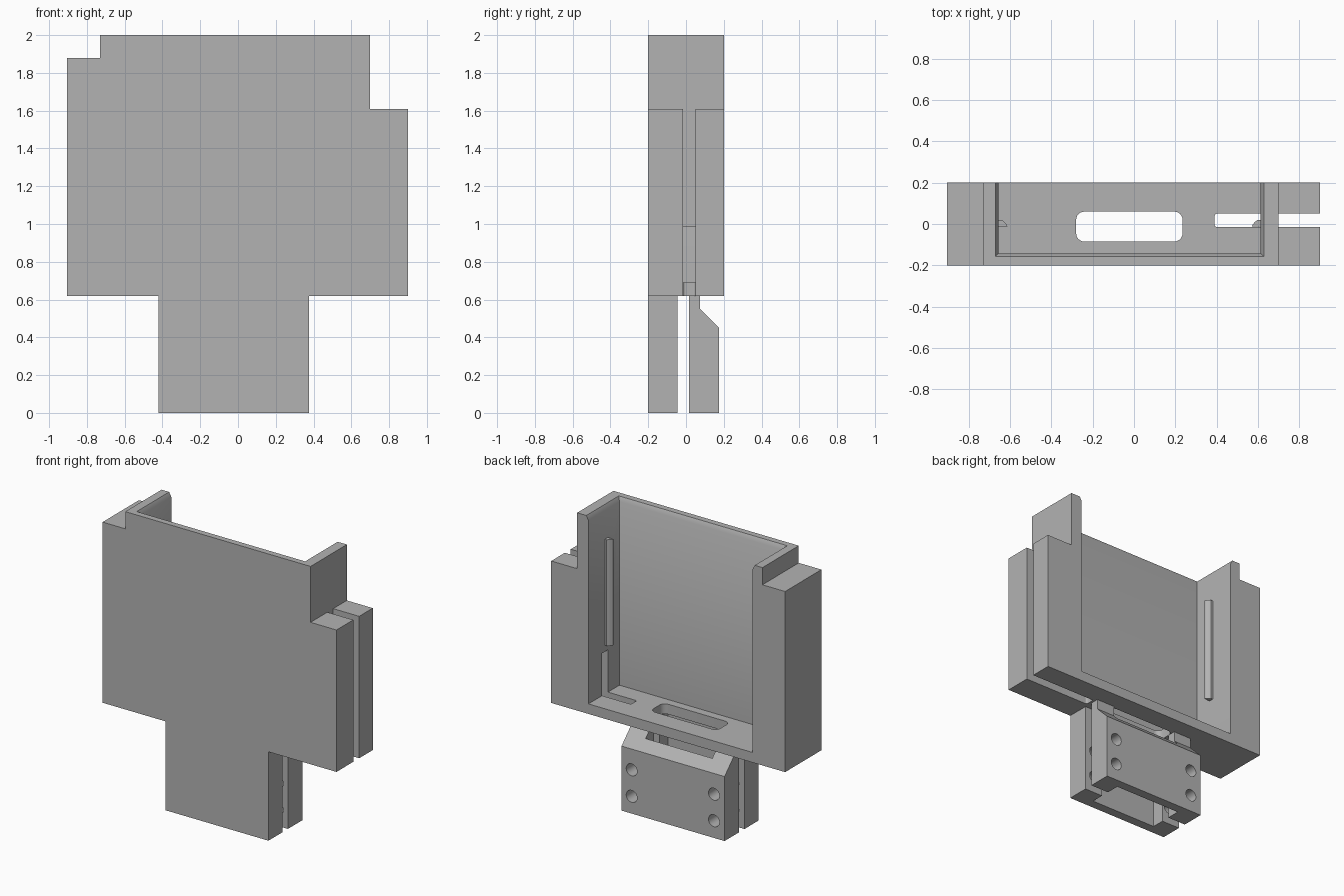
import bpy, bmesh, math
from mathutils import Matrix, Vector

cube = bpy.data.objects.get("Cube")
if cube:
    bpy.data.objects.remove(cube)

grey = bpy.data.materials.new("plain_grey")
grey.use_nodes = True
grey.diffuse_color = (0.45, 0.45, 0.45, 1)
grey.node_tree.nodes["Principled BSDF"].inputs["Base Color"].default_value = grey.diffuse_color


def finish(name, bm):
    bmesh.ops.recalc_face_normals(bm, faces=bm.faces)
    mesh = bpy.data.meshes.new(name)
    bm.to_mesh(mesh)
    bm.free()
    mesh.materials.append(grey)
    obj = bpy.data.objects.new(name, mesh)
    bpy.context.collection.objects.link(obj)
    return obj


def loft(name, rings):
    """Closed solid through rings of equal point count."""
    bm = bmesh.new()
    loops = [[bm.verts.new(p) for p in ring] for ring in rings]
    n = len(loops[0])
    bm.faces.new(loops[0])
    bm.faces.new(loops[-1])
    for a, b in zip(loops, loops[1:]):
        for i in range(n):
            j = (i + 1) % n
            bm.faces.new((a[i], a[j], b[j], b[i]))
    return finish(name, bm)


def rect(x, y, z):
    return [(x[0], y[0], z), (x[1], y[0], z), (x[1], y[1], z), (x[0], y[1], z)]


def box(name, x, y, z):
    return loft(name, [rect(x, y, h) for h in z])


def rounded_slot(name, x, y, z, r):
    pts = []
    for k, (cx, cy) in enumerate([(x[1] - r, y[1] - r), (x[0] + r, y[1] - r),
                                  (x[0] + r, y[0] + r), (x[1] - r, y[0] + r)]):
        for s in range(7):
            a = math.pi / 2 * (k + s / 6)
            pts.append((cx + r * math.cos(a), cy + r * math.sin(a)))
    return loft(name, [[(px, py, h) for px, py in pts] for h in z])


def cylinder_y(name, x, z, r, y):
    bm = bmesh.new()
    turn = Matrix.Translation(Vector((x, sum(y) / 2, z))) @ Matrix.Rotation(math.pi / 2, 4, "X")
    bmesh.ops.create_cone(bm, cap_ends=True, segments=32, radius1=r, radius2=r,
                          depth=y[1] - y[0], matrix=turn)
    return finish(name, bm)


def cut(target, cutters):
    for c in cutters:
        c.hide_render = True
        m = target.modifiers.new("cut", "BOOLEAN")
        m.operation, m.solver, m.object = "DIFFERENCE", "EXACT", c
        bpy.context.view_layer.objects.active = target
        bpy.ops.object.modifier_apply(modifier=m.name)
        bpy.data.objects.remove(c)


# Housing: stepped front outline, pulled through the depth
outline = [(-0.905, 0.62), (0.9, 0.62), (0.9, 1.61), (0.7, 1.61),
           (0.7, 2), (-0.73, 2), (-0.73, 1.88), (-0.905, 1.88)]
housing = loft("housing", [[(x, y, z) for x, z in outline] for y in (-0.2, 0.2)])


def bay_ring(z, grow):
    return rect((-0.655 - grow, 0.613 + grow), (-0.142 - grow, 0.3), z)


SLOT_Y = (-0.015, 0.05)
cut(housing, [
    # open-backed bay with a lead-in bevel at the top
    loft("bay_cutter", [bay_ring(0.69, 0), bay_ring(1.97, 0), bay_ring(2.03, 0.032)]),
    # floor opening above the clamp
    rounded_slot("floor_cutter", (-0.28, 0.235), (-0.085, 0.06), (0.5, 0.8), 0.04),
    # side groove, open into the bay at the bottom
    box("groove_cutter", (0.7, 1.0), SLOT_Y, (0.5, 1.8)),
    rounded_slot("cable_cutter", (0.39, 0.8), SLOT_Y, (0.5, 0.985), 0.012),
])

# Catch ribs on both inner walls
rib = [(-0.01, -0.013), (0.043, -0.013), (0.04, -0.004), (0.028, 0.01),
       (0.015, 0.02), (-0.01, 0.02)]
for name, wall, way in (("left_rib", 0.613, -1), ("right_rib", -0.655, 1)):
    loft(name, [[(wall + way * d, y, z) for d, y in rib] for z in (1.03, 1.77)])

# Clamp: front and rear jaws with a shared pocket and bolt holes
X = (-0.42, 0.375)
front_jaw = box("front_jaw", X, (-0.2, -0.045), (0, 0.62))
profile = [(0.015, 0), (0.175, 0), (0.175, 0.45), (0.075, 0.55), (0.075, 0.62), (0.015, 0.62)]
rear_jaw = loft("rear_jaw", [[(x, y, z) for y, z in profile] for x in X])
for jaw in (front_jaw, rear_jaw):
    cutters = [box("pocket_cutter", (-0.28, 0.235), (-0.135, 0.11), (-0.1, 0.7))]
    for x in (-0.338, 0.297):
        for z in (0.12, 0.305):
            cutters.append(cylinder_y("bolt_cutter", x, z, 0.042, (-0.16, 0.3)))
    cut(jaw, cutters)

# Smooth the round holes, keep all corners crisp
for obj in (housing, front_jaw, rear_jaw):
    bpy.ops.object.select_all(action="DESELECT")
    obj.select_set(True)
    bpy.context.view_layer.objects.active = obj
    bpy.ops.object.shade_smooth_by_angle(angle=math.radians(30))
